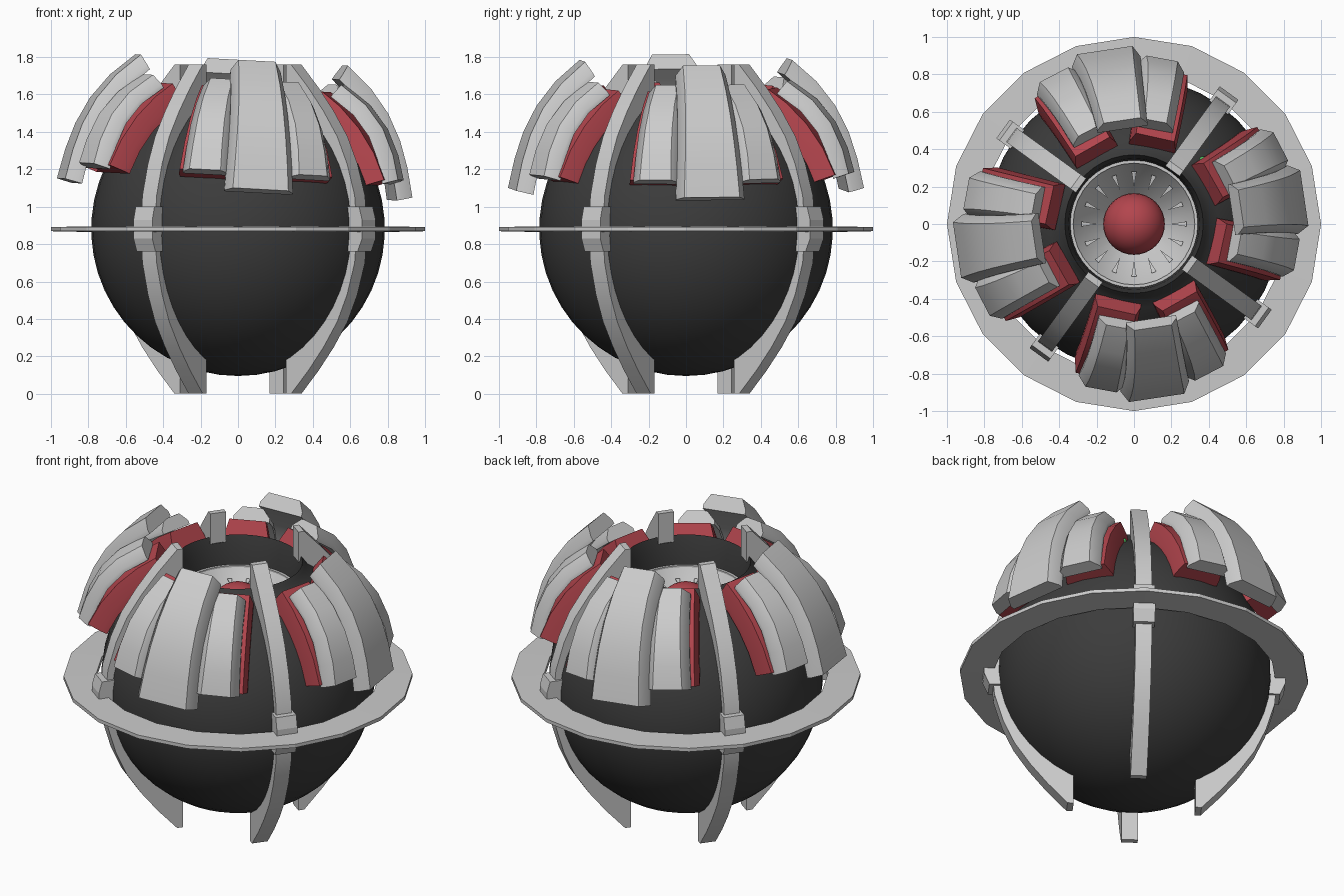
import bpy, bmesh, math
from mathutils import Matrix, Vector

if "Cube" in bpy.data.objects:
    bpy.data.objects.remove(bpy.data.objects["Cube"])

CZ = 0.88          # height of the sphere centre
TURN = 8.5         # the panels are turned a little about z


def material(name, col):
    m = bpy.data.materials.new(name)
    m.diffuse_color = (*col, 1)
    m.use_nodes = True
    m.node_tree.nodes["Principled BSDF"].inputs["Base Color"].default_value = m.diffuse_color
    return m


BLACK = material("black", (0.045, 0.045, 0.045))
RED = material("red", (0.45, 0.06, 0.075))
GREEN = material("green", (0.1, 0.65, 0.15))


def finish(name, bm, mat=None, matrix=None, smooth=None):
    bmesh.ops.recalc_face_normals(bm, faces=bm.faces)
    me = bpy.data.meshes.new(name)
    bm.to_mesh(me)
    bm.free()
    ob = bpy.data.objects.new(name, me)
    bpy.context.collection.objects.link(ob)
    if mat:
        me.materials.append(mat)
    if matrix:
        me.transform(matrix)
    if smooth:
        bpy.ops.object.select_all(action='DESELECT')
        ob.select_set(True)
        bpy.context.view_layer.objects.active = ob
        bpy.ops.object.shade_smooth_by_angle(angle=math.radians(smooth))
    return ob


def lathe(name, profile, segs, mat=None, closed=False, smooth=None):
    bm = bmesh.new()
    pts = [bm.verts.new((r, 0, z)) for r, z in profile]
    n = len(pts)
    edges = [bm.edges.new((pts[i], pts[(i + 1) % n])) for i in range(n if closed else n - 1)]
    bmesh.ops.spin(bm, geom=pts + edges, cent=(0, 0, 0), axis=(0, 0, 1),
                   angle=math.tau, steps=segs, use_merge=True)
    bmesh.ops.remove_doubles(bm, verts=bm.verts, dist=1e-4)
    return finish(name, bm, mat, None, smooth)


def ball(name, loc, r, mat, segs=24):
    bm = bmesh.new()
    bmesh.ops.create_uvsphere(bm, u_segments=segs, v_segments=segs // 2, radius=r)
    finish(name, bm, mat, Matrix.Translation(loc), 60)


def rot(deg, axis='Z'):
    return Matrix.Rotation(math.radians(deg), 4, axis)


def plate(name, profile, w_low, w_high, thick, inset, matrix, mat=None):
    """Curved armour plate: trapezoid section swept up a (radius, z) profile."""
    bm = bmesh.new()
    rows, n = [], len(profile)
    for i, (r, z) in enumerate(profile):
        p = Vector((r, 0, z))
        inward = (Vector((0, 0, CZ)) - p).normalized()
        w = w_low + (w_high - w_low) * i / (n - 1)
        q = p + inward * thick
        skirt = p + inward * thick * 0.7
        row = [(q, -w), (skirt, -w), (p, -w + inset), (p, w - inset), (skirt, w), (q, w)]
        rows.append([bm.verts.new((v.x, y, v.z)) for v, y in row])
    for a, b in zip(rows, rows[1:]):
        for k in range(6):
            bm.faces.new((a[k], a[(k + 1) % 6], b[(k + 1) % 6], b[k]))
    bm.faces.new(rows[0])
    bm.faces.new(rows[-1])
    finish(name, bm, mat, matrix, 50)


def slab(name, outline, half_width, matrix, smooth=None):
    """Extrude an (r, z) outline sideways, centred on the radial plane."""
    bm = bmesh.new()
    f = bm.faces.new([bm.verts.new((r, -half_width, z)) for r, z in outline])
    ext = bmesh.ops.extrude_face_region(bm, geom=[f])
    bmesh.ops.translate(bm, vec=(0, 2 * half_width, 0),
                        verts=[g for g in ext["geom"] if isinstance(g, bmesh.types.BMVert)])
    finish(name, bm, None, matrix, smooth)


# spherical body with a raised lip around the open top
R = 0.785
a0, a1 = -90, math.degrees(math.acos(0.45 / R))
body = [(R * math.cos(math.radians(a0 + (a1 - a0) * i / 20)),
         CZ + R * math.sin(math.radians(a0 + (a1 - a0) * i / 20))) for i in range(21)]
body[0] = (0, CZ - R)
body += [(0.41, 1.55), (0.385, 1.585), (0.37, 1.605), (0.35, 1.53), (0.338, 1.40), (0.33, 1.25), (0, 1.15)]
lathe("sphere_body", body, 40, BLACK, smooth=35)

# cup, rim ring, radial teeth and central eye in the opening
lathe("cup_wall", [(0.325, 1.42), (0.25, 1.30), (0.15, 1.19)], 32, smooth=40)
lathe("cup_rim", [(0.325, 1.40), (0.325, 1.43), (0.343, 1.43), (0.343, 1.40)], 32, closed=True)
ball("eye", (0, 0, 1.30), 0.165, RED, 32)
for i in range(16):
    bm = bmesh.new()
    base = [bm.verts.new(c) for c in ((0.28, -0.013, 1.37), (0.28, 0.013, 1.37), (0.28, 0, 1.335))]
    tip = bm.verts.new((0.195, 0, 1.35))
    bm.faces.new(base)
    for k in range(3):
        bm.faces.new((base[k], base[(k + 1) % 3], tip))
    finish("cup_tooth", bm, None, rot(22.5 * i))

# flat twenty-sided equator ring
lathe("equator_ring", [(0.815, CZ - 0.015), (1.0, CZ - 0.011), (1.0, CZ + 0.011), (0.815, CZ + 0.015)],
      20, closed=True)

# four curved ribs that also serve as legs, each with a clamp at the ring
outer = [(0.385, -0.88), (0.50, -0.755), (0.60, -0.63), (0.69, -0.495), (0.755, -0.35), (0.805, -0.18), (0.82, 0)]
inner = [(0.35, -0.88), (0.35, -0.69)] + [
    (0.77 * math.cos(math.radians(a)), 0.77 * math.sin(math.radians(a))) for a in (-52, -40, -28, -14, 0)]


def mirrored(pts):
    return pts + [(r, -z) for r, z in reversed(pts[:-1])]


rib = [(r, CZ + z) for r, z in mirrored(outer) + mirrored(inner)[::-1]]
clamp = [(0.76, 0.76), (0.835, 0.76), (0.865, 0.83), (0.865, 0.93), (0.845, 1.0), (0.76, 1.0)]
for k in range(4):
    m = rot(TURN + 45.5 + 90 * k)
    slab("rib_leg", rib, 0.047, m, 30)
    slab("rib_clamp", clamp, 0.062, m)

# four armour groups: centre plate, two side plates, red pads beneath
centre = [(0.94, 1.10), (0.905, 1.26), (0.86, 1.40), (0.79, 1.54), (0.69, 1.67), (0.56, 1.785)]
side = [(0.90, 1.19), (0.865, 1.32), (0.80, 1.46), (0.70, 1.58), (0.56, 1.68)]
pad = [(0.895 * math.cos(math.radians(a)), CZ + 0.895 * math.sin(math.radians(a))) for a in (20, 30, 40, 50, 58)]
pivot = Vector((0, 0, 1.43))
tilt = Matrix.Translation(pivot) @ rot(3.1, 'Y') @ Matrix.Translation(-pivot)
for k in range(4):
    m = tilt @ rot(TURN + 90 * k)
    plate("centre_plate", centre, 0.185, 0.135, 0.09, 0.035, m)
    for s in (-1, 1):
        plate("side_plate", side, 0.13, 0.105, 0.08, 0.045, m @ rot(19 * s))
        plate("red_pad", pad, 0.14, 0.125, 0.12, 0.02, m @ rot(21 * s), RED)

# small indicator lamp on the shell
ball("indicator_lamp", (0.37, 0.34, 1.485), 0.022, GREEN, 12)
